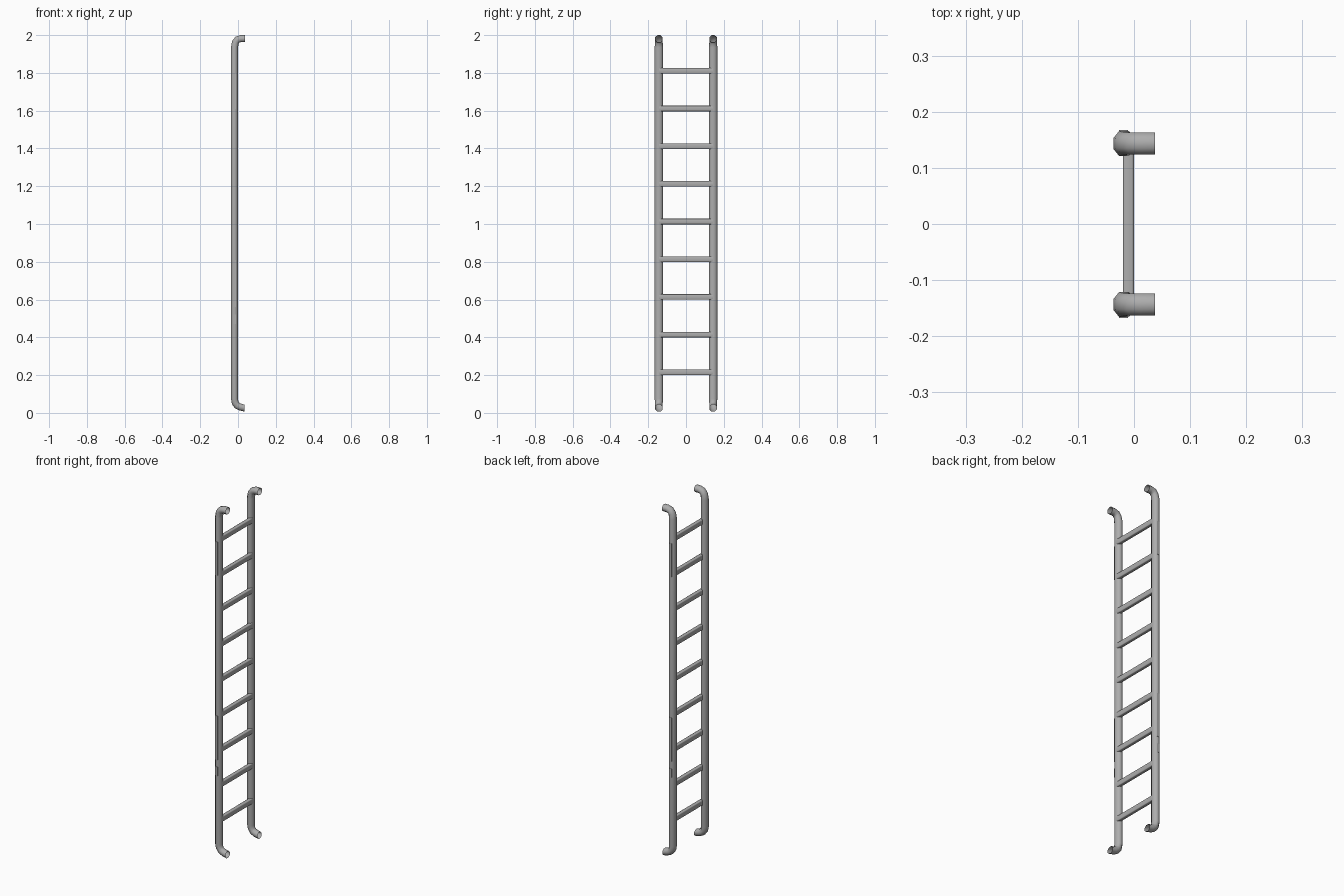
import bpy, bmesh, math
from mathutils import Vector

cube = bpy.data.objects.get("Cube")
if cube:
    bpy.data.objects.remove(cube, do_unlink=True)


def make_material(name, color):
    m = bpy.data.materials.new(name)
    m.use_nodes = True
    m.diffuse_color = color
    m.node_tree.nodes["Principled BSDF"].inputs["Base Color"].default_value = color
    return m


STEEL = make_material("grey steel", (0.42, 0.42, 0.42, 1))
RAIL_X, RAIL_Y = -0.0185, 0.1435
SIDES = 8


def finish(name, bm):
    bmesh.ops.recalc_face_normals(bm, faces=bm.faces)
    mesh = bpy.data.meshes.new(name)
    bm.to_mesh(mesh)
    bm.free()
    mesh.materials.append(STEEL)
    obj = bpy.data.objects.new(name, mesh)
    bpy.context.collection.objects.link(obj)
    bpy.ops.object.select_all(action="DESELECT")
    obj.select_set(True)
    bpy.context.view_layer.objects.active = obj
    bpy.ops.object.shade_smooth_by_angle(angle=math.radians(50))


def box(name, center, size, bevel=0):
    bm = bmesh.new()
    bmesh.ops.create_cube(bm, size=1)
    for v in bm.verts:
        v.co = Vector(c + u * s for c, u, s in zip(center, v.co, size))
    if bevel:
        # Round only the long edges that run along y
        long_edges = [e for e in bm.edges if abs(e.verts[0].co.y - e.verts[1].co.y) > size[1] / 2]
        bmesh.ops.bevel(bm, geom=long_edges, offset=bevel, segments=2, profile=0.5, affect="EDGES")
    finish(name, bm)


def rail(name, path):
    """Open tube, slightly wider on its straight part, with upright cut ends."""
    side = Vector((0, 1, 0))
    bm = bmesh.new()
    rings = []
    last = len(path) - 1
    for i, p in enumerate(path):
        tangent = (path[min(i + 1, last)] - path[max(i - 1, 0)]).normalized()
        if i in (0, last):
            tangent = Vector(round(c) for c in tangent)
        normal = tangent.cross(side)
        width = 0.0245 if p.x <= RAIL_X else 0.0215
        angles = [math.tau * (k + 0.5) / SIDES for k in range(SIDES)]
        rings.append([bm.verts.new(p + side * width * math.cos(a) + normal * 0.02 * math.sin(a))
                      for a in angles])
    for a, b in zip(rings, rings[1:]):
        for k in range(SIDES):
            j = (k + 1) % SIDES
            bm.faces.new((a[k], a[j], b[j], b[k]))
    finish(name, bm)


# Hooked side rails with open ends
profile = [(0.037, 1.981), (0.014, 1.981), (-0.003, 1.976), (-0.014, 1.962),
           (RAIL_X, 1.935), (RAIL_X, 0.075), (-0.015, 0.053), (-0.004, 0.038),
           (0.012, 0.031), (0.035, 0.025)]
for name, s in (("back", 1), ("front", -1)):
    rail(f"{name}_rail", [Vector((x, s * RAIL_Y, z)) for x, z in profile])
    # Slightly raised patches on the outer face
    for i, (low, high) in enumerate(((0.47, 0.52), (0.56, 0.81), (1.61, 1.8))):
        box(f"{name}_rail_patch_{i + 1}",
            (RAIL_X, s * (RAIL_Y + 0.022), (low + high) / 2),
            (0.016, 0.004, high - low))

# Rungs
for i in range(9):
    box(f"rung_{i + 1}", (-0.01, 0, 0.215 + 0.1995 * i),
        (0.02, 2 * RAIL_Y, 0.03), bevel=0.004)
